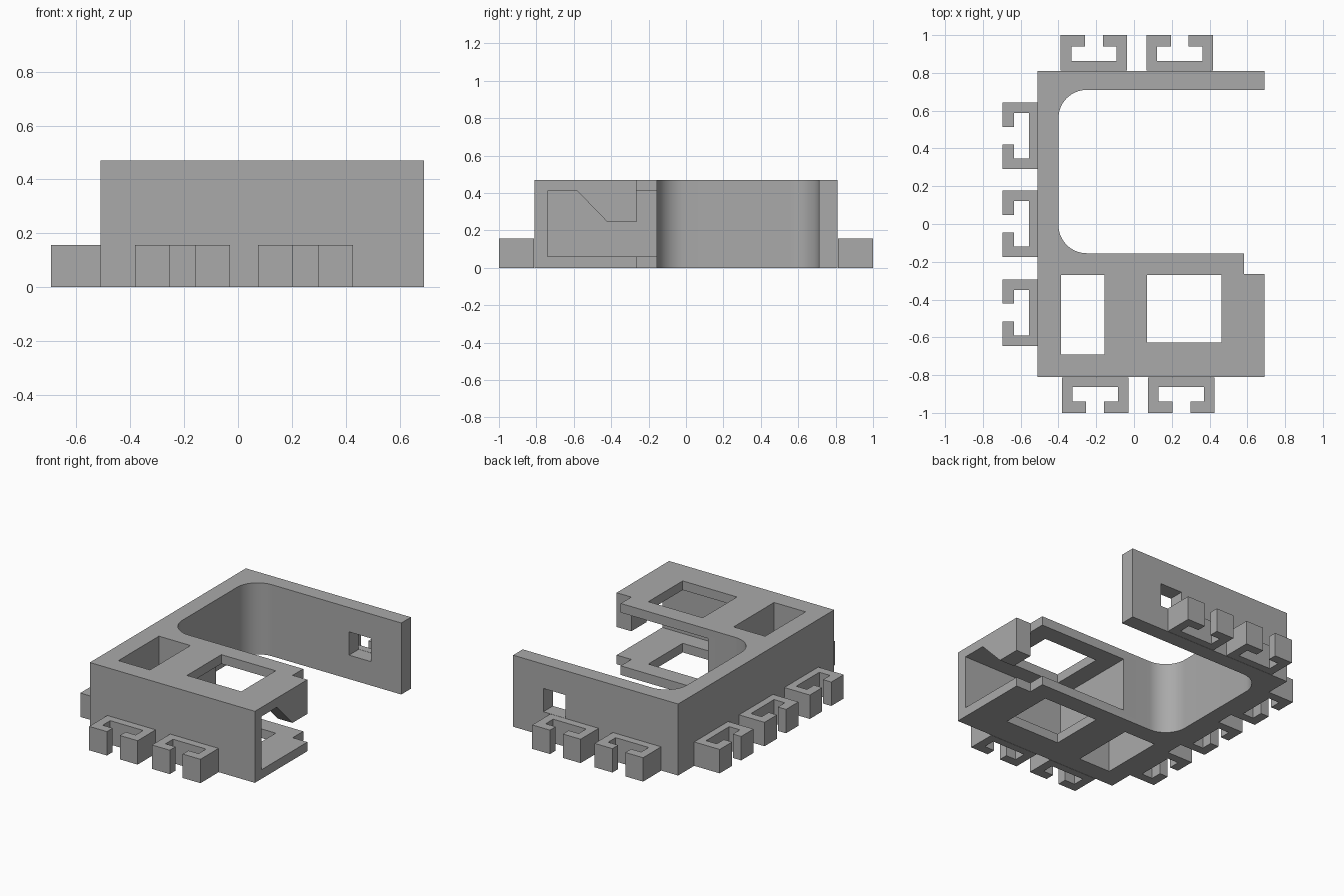
import bpy, bmesh
from math import sin, cos, pi
from mathutils import Matrix, Vector

cube = bpy.data.objects.get("Cube")
if cube:
    bpy.data.objects.remove(cube, do_unlink=True)

grey = bpy.data.materials.new("plain grey")
grey.use_nodes = True
grey.diffuse_color = (0.4, 0.4, 0.4, 1)
grey.node_tree.nodes["Principled BSDF"].inputs["Base Color"].default_value = (0.4, 0.4, 0.4, 1)


def prism(name, outline, start, end, axis="z"):
    """Extrude a closed outline: (x, y) along z, or (y, z) along x."""
    def place(p, d):
        return (p[0], p[1], d) if axis == "z" else (d, p[0], p[1])
    bm = bmesh.new()
    face = bm.faces.new([bm.verts.new(place(p, start)) for p in outline])
    new = bmesh.ops.extrude_face_region(bm, geom=[face])["geom"]
    shift = Vector(place((0, 0), end - start))
    bmesh.ops.translate(bm, verts=[g for g in new if isinstance(g, bmesh.types.BMVert)], vec=shift)
    bmesh.ops.recalc_face_normals(bm, faces=bm.faces)
    mesh = bpy.data.meshes.new(name)
    bm.to_mesh(mesh)
    bm.free()
    mesh.materials.append(grey)
    obj = bpy.data.objects.new(name, mesh)
    bpy.context.collection.objects.link(obj)
    return obj


def box(name, x0, x1, y0, y1, z0, z1):
    return prism(name, [(x0, y0), (x1, y0), (x1, y1), (x0, y1)], z0, z1)


def activate(obj):
    bpy.ops.object.select_all(action="DESELECT")
    obj.select_set(True)
    bpy.context.view_layer.objects.active = obj


def cut(obj, cutter):
    cutter.hide_render = True
    mod = obj.modifiers.new("cut", "BOOLEAN")
    mod.operation, mod.solver, mod.object = "DIFFERENCE", "EXACT", cutter
    activate(obj)
    bpy.ops.object.modifier_apply(modifier=mod.name)
    bpy.data.objects.remove(cutter, do_unlink=True)


def fillet(cx, cy, r, a0, a1, n=14):
    angles = [a0 + (a1 - a0) * i / n for i in range(n + 1)]
    return [(cx + r * cos(a), cy + r * sin(a)) for a in angles]


# Bracket frame: back arm, side wall and front block with rounded inner corners
HEIGHT, R, INNER = 0.47, 0.15, -0.40
outline = [(-0.51, -0.81), (0.69, -0.81), (0.69, -0.265), (0.583, -0.265), (0.583, -0.155)]
outline += fillet(INNER + R, -0.155 + R, R, 1.5 * pi, pi)
outline += fillet(INNER + R, 0.71 - R, R, pi, 0.5 * pi)
outline += [(0.69, 0.71), (0.69, 0.81), (-0.51, 0.81)]
frame = prism("bracket_frame", outline, 0, HEIGHT)

# Block cavity, open to the inside, with a sloped catch left at its right end
cut(frame, box("cavity_cutter", -0.05, 0.583, -0.74, -0.1, 0.06, 0.41))
catch = [(-0.74, 0.06), (-0.1, 0.06), (-0.1, 0.245), (-0.42, 0.245), (-0.58, 0.41), (-0.74, 0.41)]
cut(frame, prism("mouth_cutter", catch, 0.5, 0.8, axis="x"))

# Through holes in the block and the window in the back arm
cut(frame, box("left_hole_cutter", -0.386, -0.157, -0.69, -0.27, -0.1, 0.6))
cut(frame, box("right_hole_cutter", 0.068, 0.463, -0.627, -0.27, -0.1, 0.6))
cut(frame, box("window_cutter", 0.31, 0.47, 0.6, 0.9, 0.157, 0.31))
activate(frame)
bpy.ops.object.shade_smooth_by_angle(angle=0.5)

# C-shaped clips around the base, drawn opening towards +y
half = [(0.176, 0), (0.176, 0.188), (0.047, 0.188), (0.047, 0.128), (0.12, 0.128), (0.12, 0.05)]
clip = half + [(-x, y) for x, y in reversed(half)]
sides = {
    "back": (0, [(-0.212, 0.812), (0.242, 0.812)]),
    "front": (pi, [(-0.206, -0.812), (0.251, -0.812)]),
    "side": (pi / 2, [(-0.507, 0.467), (-0.507, 0.001), (-0.507, -0.469)]),
}
for side, (turn, spots) in sides.items():
    for number, (x, y) in enumerate(spots, 1):
        obj = prism(f"{side}_clip_{number}", clip, 0, 0.157)
        obj.data.transform(Matrix.Translation((x, y, 0)) @ Matrix.Rotation(turn, 4, "Z"))
